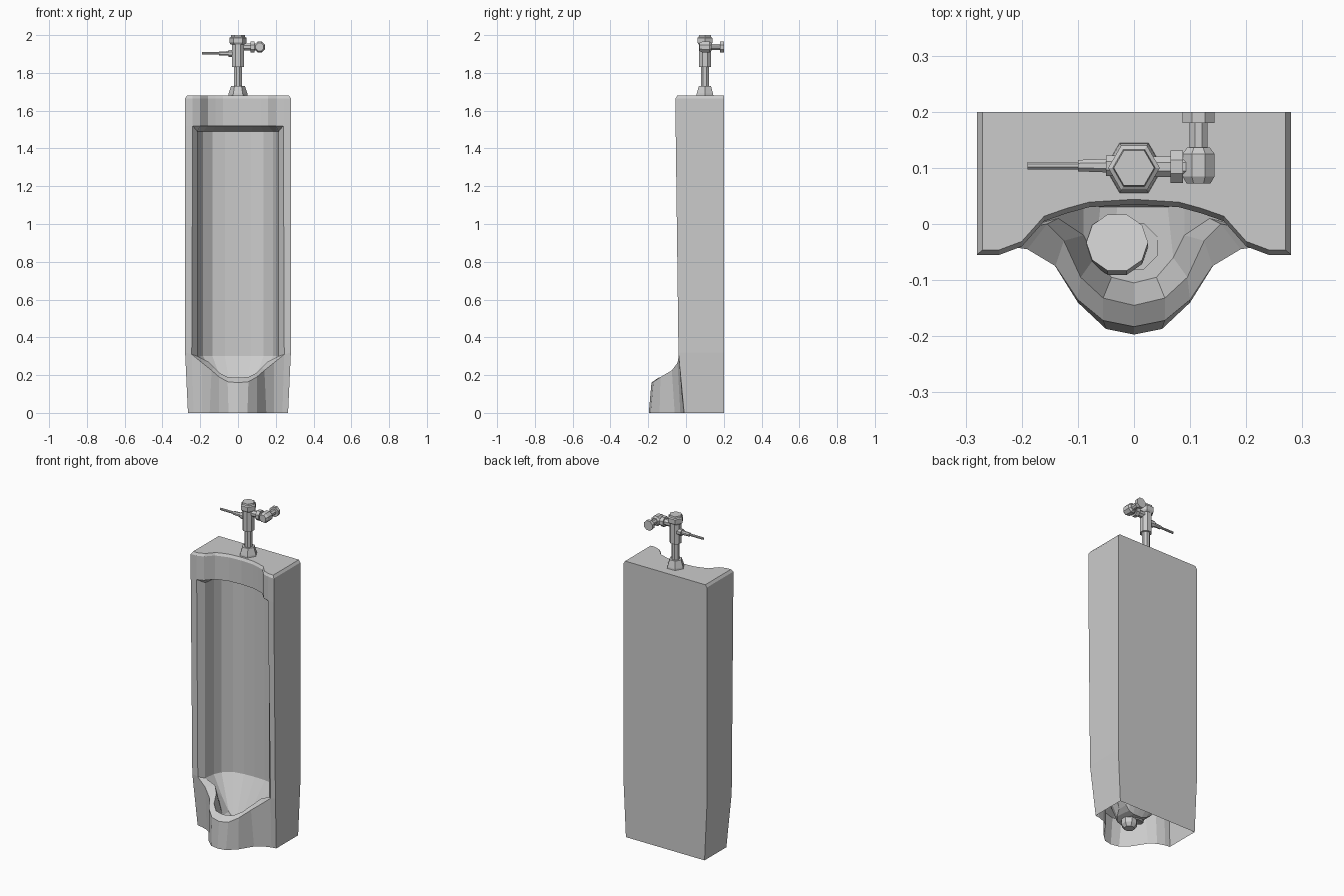
import bpy, bmesh
from mathutils import Vector, Matrix

if "Cube" in bpy.data.objects:
    bpy.data.objects.remove(bpy.data.objects["Cube"])


def finish(name, bm):
    bmesh.ops.remove_doubles(bm, verts=bm.verts[:], dist=0.0004)
    bmesh.ops.recalc_face_normals(bm, faces=bm.faces[:])
    me = bpy.data.meshes.new(name)
    bm.to_mesh(me)
    bm.free()
    ob = bpy.data.objects.new(name, me)
    bpy.context.collection.objects.link(ob)
    return ob


def turned(name, centre, axis, profile, sides, twist=0.0):
    """Capped stack of rings; profile is (distance along axis, radius)."""
    bm = bmesh.new()
    q = Vector((0, 0, 1)).rotation_difference(Vector(axis).normalized())
    mat = Matrix.Translation(centre) @ q.to_matrix().to_4x4()
    rings = []
    for d, r in profile:
        ring = []
        for i in range(sides):
            v = Matrix.Rotation(twist + i * 6.2831853 / sides, 4, 'Z') @ Vector((r, 0, 0))
            ring.append(bm.verts.new(mat @ (v + Vector((0, 0, d)))))
        rings.append(ring)
    for a, b in zip(rings, rings[1:]):
        for i in range(sides):
            j = (i + 1) % sides
            bm.faces.new((a[i], a[j], b[j], b[i]))
    bm.faces.new(rings[0][::-1])
    bm.faces.new(rings[-1])
    return finish(name, bm)


def level(pts, z):
    return [(x, y, z) for x, y in pts]


# Half rows across the opening, from its edge to the centre line
header = [(.24, -.055), (.20, -.04), (.16, .005), (.12, .019), (.08, .03), (0, .035)]
cavity = [(.215, -.01), (.205, .06), (.185, .105), (.135, .145), (.07, .157), (0, .16)]
corner = (.215, -.01, .30)
floor = level([(.235, -.015), (.19, -.03), (.15, -.06), (.10, -.14), (.05, -.187), (0, -.197)], 0)
rim_out = [(.245, -.037, .31), (.19, -.045, .265), (.14, -.075, .225),
           (.10, -.135, .19), (.055, -.172, .165), (0, -.183, .16)]
rim_in = [corner, (.155, 0, .27), (.125, -.03, .24),
          (.095, -.095, .21), (.055, -.132, .19), (0, -.145, .187)]
bowl_front = [corner, (.135, .01, .18), (.09, -.02, .11),
              (.07, -.06, .09), (.04, -.095, .08), (0, -.105, .08)]
bowl_back = [corner, (.14, .05, .18), (.09, .04, .11),
             (.06, .03, .09), (.03, .03, .08), (0, .03, .08)]
cav_low = level(cavity, .30)
cav_top = level(cavity, 1.49)
head_low = level(header, 1.52)
head_mid = level(header, 1.665)
head_top = level([(x, y + .009) for x, y in header], 1.68)
rows = [floor, rim_out, rim_in, bowl_front, bowl_back, cav_low, cav_top, head_low, head_mid, head_top]
# Side wall stations: opening edge, front corner, back corner
sides = [(floor[0], (.265, -.01, 0), (.265, .2, 0)),
         (rim_out[0], (.28, -.04, .32), (.28, .2, .32)),
         (head_low[0], (.28, -.055, 1.52), (.28, .2, 1.52)),
         (head_mid[0], (.28, -.055, 1.665), (.28, .2, 1.665)),
         (head_top[0], (.27, -.046, 1.68), (.27, .2, 1.68))]

# Porcelain body, open underneath
bm = bmesh.new()
cache = {}


def vert(p, s=1):
    key = (round(p[0] * s, 5) + 0.0, round(p[1], 5), round(p[2], 5))
    if key not in cache:
        cache[key] = bm.verts.new(key)
    return cache[key]


def face(vs):
    out = []
    for v in vs:
        if v not in out:
            out.append(v)
    if len(out) > 2:
        bm.faces.new(out)


for s in (1, -1):
    for a, b in zip(rows, rows[1:]):
        for i in range(len(a) - 1):
            face([vert(p, s) for p in (a[i], a[i + 1], b[i + 1], b[i])])
    for a, b in zip(sides, sides[1:]):
        for i in range(2):
            face([vert(p, s) for p in (a[i], a[i + 1], b[i + 1], b[i])])
    # jamb return into the cavity
    face([vert(p, s) for p in (rim_out[0], head_low[0], cav_top[0], corner)])
for a, b in zip(sides, sides[1:]):
    face([vert(a[2]), vert(a[2], -1), vert(b[2], -1), vert(b[2])])
half = [sides[-1][2], sides[-1][1]] + head_top
face([vert(p) for p in half] + [vert(p, -1) for p in reversed(half)])
finish("urinal_body", bm)

# Drain below the bowl and the tablet lying in it
turned("drain_outlet", (0, -.04, 0), (0, 0, 1), [(.03, .03), (.05, .045), (.085, .045)], 8, .3927)
turned("tablet", (-.03, -.037, .10), (0, .3, 1), [(-.012, .055), (.014, .055)], 10)

# Flush valve column
turned("valve_base", (0, .1, 0), (0, 0, 1), [(1.675, .052), (1.69, .05), (1.73, .037)], 6)
turned("valve_pipe", (0, .1, 0), (0, 0, 1), [(1.72, .023), (1.84, .023)], 8, .3927)
turned("valve_barrel", (0, .1, 0), (0, 0, 1), [(1.83, .034), (1.96, .034)], 8, .3927)
turned("valve_cap", (0, .1, 0), (0, 0, 1),
       [(1.95, .038), (1.96, .046), (1.985, .046), (1.99, .038), (2.0, .036)], 6)

# Flush lever
turned("flush_lever", (0, .104, 1.903), (-1, 0, 0),
       [(.02, .02), (.05, .02), (.05, .013), (.10, .011), (.10, .007), (.19, .007)], 8, .3927)

# Side supply: arm, nut, stop valve and wall flange
turned("supply_arm", (0, .102, 1.937), (1, 0, 0),
       [(.02, .02), (.065, .02), (.065, .031), (.087, .031), (.087, .02), (.115, .02)], 8, .3927)
turned("stop_valve", (.115, 0, 1.937), (0, 1, 0),
       [(.072, .023), (.085, .031), (.125, .031), (.136, .022), (.136, .017), (.181, .017)], 8, .3927)
turned("wall_flange", (.115, 0, 1.937), (0, 1, 0), [(.18, .031), (.2, .031)], 8, .3927)
